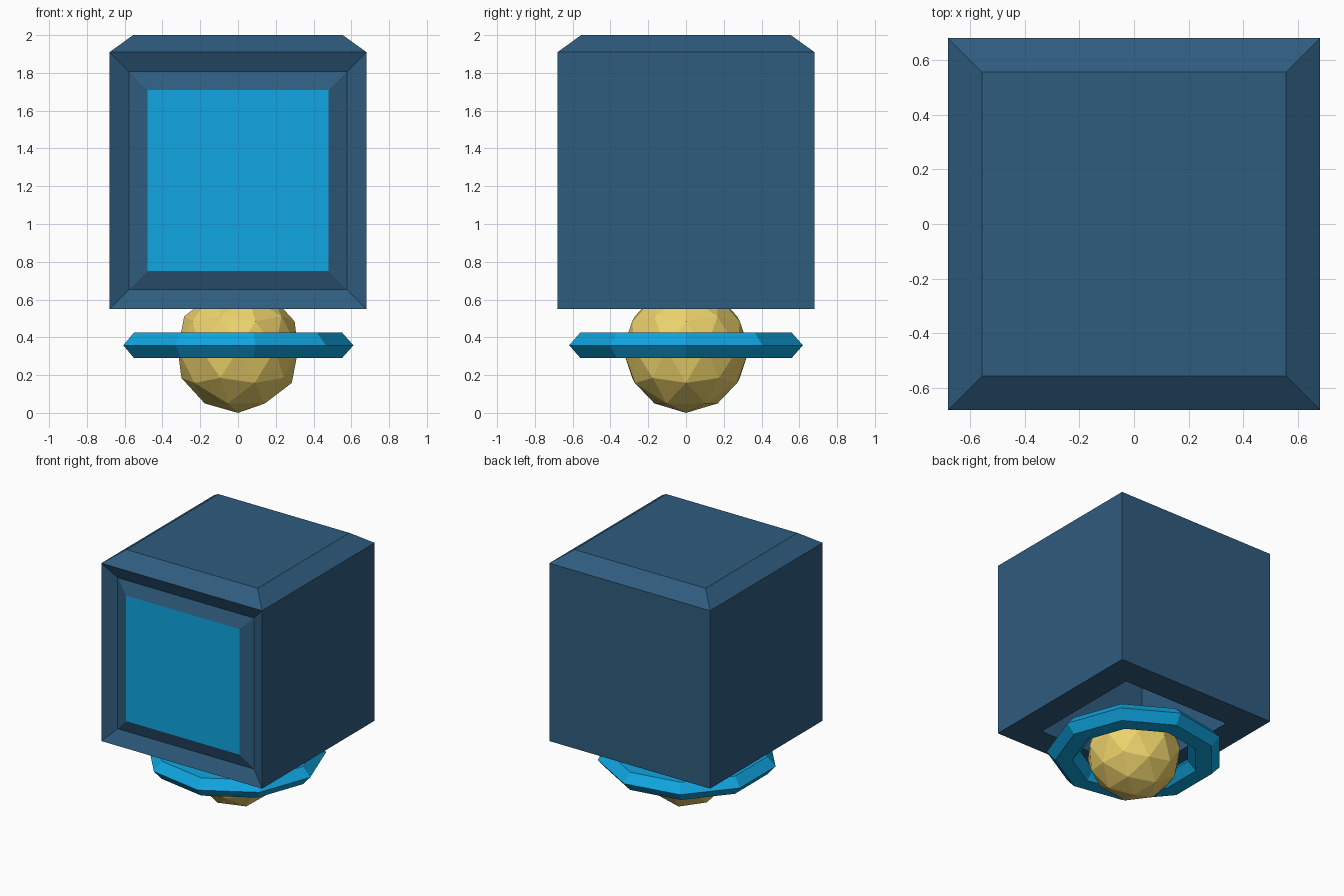
import bpy, bmesh, math
from mathutils import Matrix, Vector

if "Cube" in bpy.data.objects:
    bpy.data.objects.remove(bpy.data.objects["Cube"])


def material(name, rgb):
    m = bpy.data.materials.new(name)
    m.diffuse_color = (*rgb, 1)
    m.use_nodes = True
    m.node_tree.nodes["Principled BSDF"].inputs["Base Color"].default_value = m.diffuse_color
    return m


NAVY = material("navy", (0.028, 0.107, 0.21))
CYAN = material("cyan", (0.005, 0.38, 0.75))
GOLD = material("gold", (0.85, 0.65, 0.15))


def make(name, bm, *mats):
    bmesh.ops.recalc_face_normals(bm, faces=bm.faces)
    me = bpy.data.meshes.new(name)
    bm.to_mesh(me)
    bm.free()
    for m in mats:
        me.materials.append(m)
    ob = bpy.data.objects.new(name, me)
    bpy.context.collection.objects.link(ob)
    return ob


def facing(bm, direction):
    bm.normal_update()
    return max(bm.faces, key=lambda f: f.normal.dot(Vector(direction)))


def inset(bm, face, thickness, depth):
    bmesh.ops.inset_individual(bm, faces=[face], thickness=thickness,
                               depth=depth, use_even_offset=True)
    bm.normal_update()


# Cube head: chamfered top, framed screen, hollow underside
bm = bmesh.new()
bmesh.ops.create_cube(bm, size=1.36, matrix=Matrix.Translation((0, 0, 1.23)))
top, front, base = (facing(bm, d) for d in ((0, 0, 1), (0, -1, 0), (0, 0, -1)))
inset(bm, top, 0.125, 0.09)
inset(bm, front, 0.103, -0.05)
inset(bm, front, 0.097, 0.035)
front.material_index = 1
inset(bm, base, 0.22, 0)
walls = bmesh.ops.extrude_discrete_faces(bm, faces=[base])["faces"]
bmesh.ops.translate(bm, verts=walls[0].verts[:], vec=(0, 0, 0.9))
make("head_box", bm, NAVY, CYAN)

# Faceted ball underneath
bm = bmesh.new()
bmesh.ops.create_icosphere(bm, subdivisions=2, radius=0.335,
                           matrix=Matrix.Translation((0, 0, 0.335)))
make("ball", bm, GOLD)

# Nine-sided ring with a flattened hexagonal section
SIDES, SECTION = 9, 6
bm = bmesh.new()
loops = []
for i in range(SIDES):
    a = math.tau * i / SIDES
    loop = []
    for j in range(SECTION):
        b = math.tau * j / SECTION
        r = 0.508 + 0.12 * math.cos(b)
        loop.append(bm.verts.new((r * math.cos(a) - 0.017, r * math.sin(a),
                                  0.358 + 0.078 * math.sin(b))))
    loops.append(loop)
for i in range(SIDES):
    p, q = loops[i], loops[(i + 1) % SIDES]
    for j in range(SECTION):
        k = (j + 1) % SECTION
        bm.faces.new((p[j], q[j], q[k], p[k]))
make("ring", bm, CYAN)
